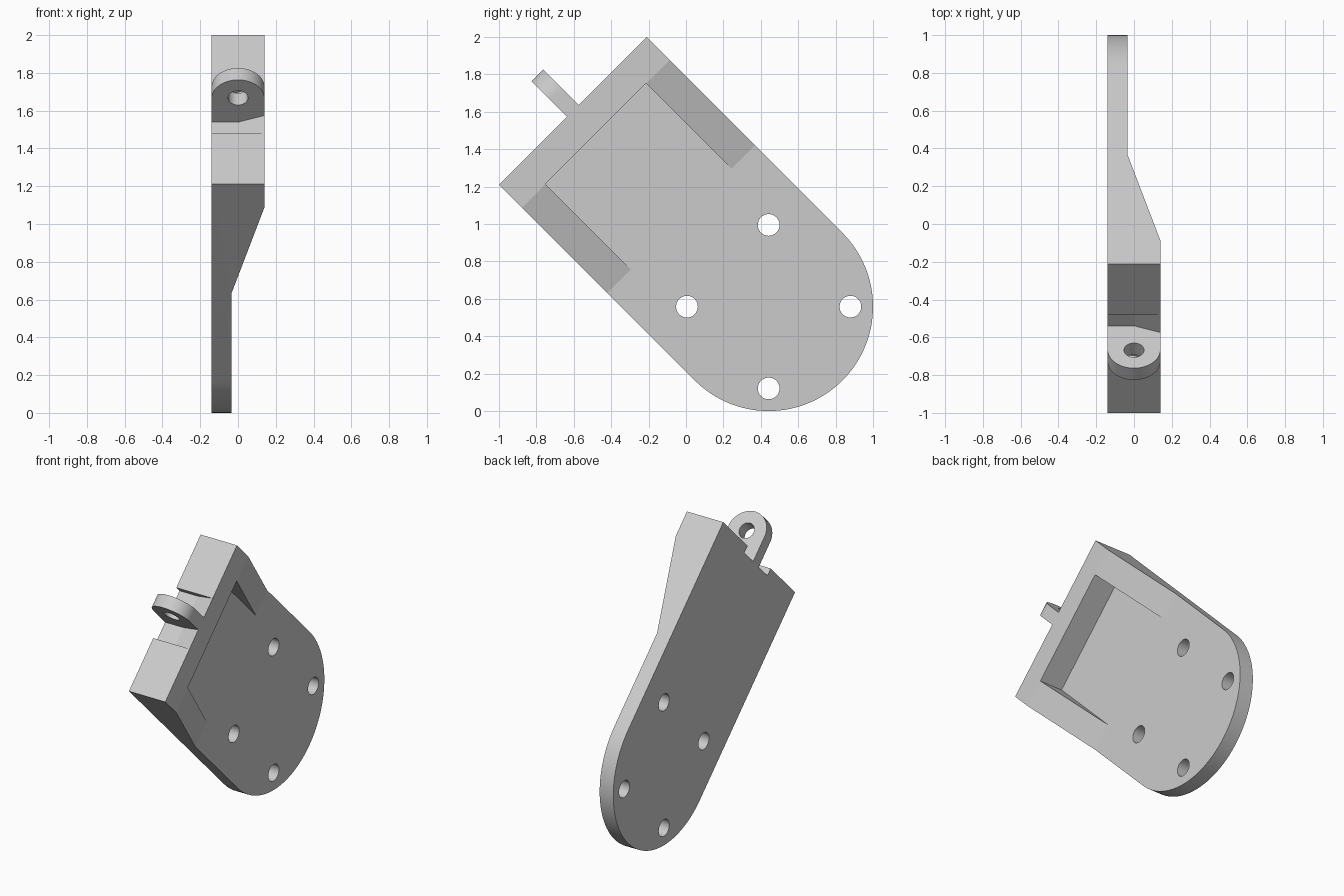
import bpy, bmesh
from math import sin, cos, pi, radians, sqrt
from mathutils import Vector

cube = bpy.data.objects.get("Cube")
if cube:
    bpy.data.objects.remove(cube, do_unlink=True)

S = sqrt(0.5)
R = 0.558                      # rounded end radius and half width
L = (2 - R * (1 + S)) / S      # hinge edge to centre of the rounded end
BACK, PLATE, FRONT = -0.14, -0.035, 0.14

grey = bpy.data.materials.new("plain grey")
grey.use_nodes = True
colour = (0.6, 0.6, 0.6, 1)
grey.diffuse_color = colour
grey.node_tree.nodes["Principled BSDF"].inputs["Base Color"].default_value = colour


def place(u, v, x):
    """u runs from the hinge edge to the round end, v across, x through."""
    return Vector((x, 1 - R + S * (u - L + v), R + S * (v - u + L)))


def prism(name, outline, low, high, to_uvx):
    """Extrude an outline between two depths, in tilted plate axes."""
    bm = bmesh.new()
    rings = [[bm.verts.new(place(*to_uvx(a, b, d))) for a, b in outline]
             for d in (low, high)]
    bm.faces.new(rings[0])
    bm.faces.new(rings[1][::-1])
    n = len(outline)
    for i in range(n):
        j = (i + 1) % n
        bm.faces.new((rings[0][j], rings[0][i], rings[1][i], rings[1][j]))
    bmesh.ops.recalc_face_normals(bm, faces=bm.faces)
    mesh = bpy.data.meshes.new(name)
    bm.to_mesh(mesh)
    bm.free()
    mesh.materials.append(grey)
    ob = bpy.data.objects.new(name, mesh)
    bpy.context.collection.objects.link(ob)
    return ob


def through(a, b, d):          # outline in (u, v), depth along x
    return a, b, d


def across(a, b, d):           # outline in (u, x), depth along v
    return a, d, b


def flat(a, b, d):             # outline in (x, u), depth along v
    return b, d, a


def arc(ca, cb, r, start, end, steps):
    return [(ca + r * cos(start + (end - start) * i / steps),
             cb + r * sin(start + (end - start) * i / steps))
            for i in range(steps + 1)]


def circle(ca, cb, r):
    return arc(ca, cb, r, 0, 2 * pi, 48)[:-1]


def combine(ob, other, operation):
    """Apply a boolean and discard the second object."""
    mod = ob.modifiers.new("shape", "BOOLEAN")
    mod.operation, mod.solver, mod.object = operation, "EXACT", other
    graph = bpy.context.evaluated_depsgraph_get()
    mesh = bpy.data.meshes.new_from_object(ob.evaluated_get(graph))
    ob.modifiers.clear()
    ob.data = mesh
    bpy.data.objects.remove(other, do_unlink=True)


# Bracket body with one rounded end
body = prism("bracket_body", [(0, R), (0, -R)] + arc(L, 0, R, -pi / 2, pi / 2, 64),
             BACK, FRONT, through)

# Pocket between the end rim and the side rims
pocket = prism("pocket_cutter", [(0.172, -0.38), (1, -0.38), (1, 0.38), (0.172, 0.38)],
               PLATE, 0.3, through)
combine(body, pocket, "DIFFERENCE")

# Side rims taper down to the thin plate
slope = (0.82 - 0.174) / (FRONT - PLATE)
taper = prism("taper_cutter",
              [(0.82 - slope * (0.3 - PLATE), 0.3), (0.82, PLATE), (2.4, PLATE), (2.4, 0.3)],
              -1, 1, across)
combine(body, taper, "DIFFERENCE")

# Four screw holes
for a in range(4):
    angle = pi / 4 + a * pi / 2
    hole = prism("hole_cutter",
                 circle(L + 0.437 * cos(angle), 0.437 * sin(angle), 0.058),
                 -0.4, 0.4, through)
    combine(body, hole, "DIFFERENCE")

# Shallow groove in the hinge edge, running out towards the front
groove = prism("groove_cutter",
               [(-0.2, -0.2), (-0.2, 0.05), (0, 0.05), (FRONT, 0), (FRONT, -0.2)],
               -0.18, 0.18, flat)
combine(body, groove, "DIFFERENCE")

# Rounded hinge lug with its pin hole
lug = prism("hinge_lug",
            [(FRONT, 0.08), (BACK, 0.08)] + arc(0, -0.127, FRONT, pi, 2 * pi, 32),
            -0.044, 0.044, flat)
pin = prism("pin_cutter", circle(0, -0.132, 0.053), -0.2, 0.2, flat)
combine(lug, pin, "DIFFERENCE")
combine(body, lug, "UNION")

# Smooth curves, crisp edges
bpy.ops.object.select_all(action="DESELECT")
body.select_set(True)
bpy.context.view_layer.objects.active = body
bpy.ops.object.shade_smooth_by_angle(angle=radians(12))
